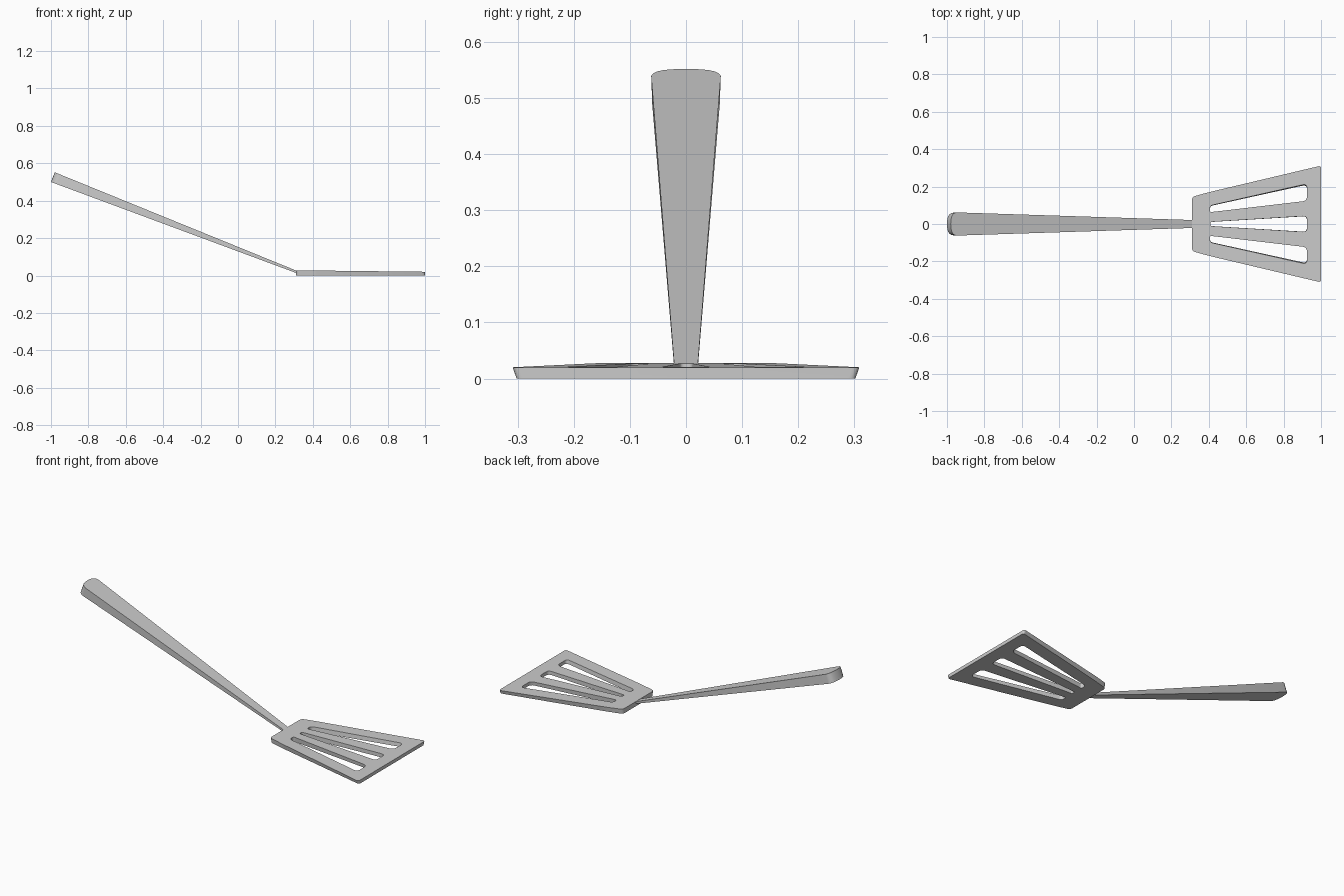
import bpy, bmesh
from mathutils import Vector

if "Cube" in bpy.data.objects:
    bpy.data.objects.remove(bpy.data.objects["Cube"])


def rounded(corners, seg=6):
    """Closed outline from (x, y, radius) corners, each softened by a small curve."""
    out = []
    n = len(corners)
    for i, (x, y, r) in enumerate(corners):
        p = Vector((x, y))
        if r == 0:
            out.append(p)
            continue
        a = Vector(corners[i - 1][:2]) - p
        b = Vector(corners[(i + 1) % n][:2]) - p
        a, b = p + a.normalized() * r, p + b.normalized() * r
        for k in range(seg + 1):
            t = k / seg
            out.append(a * (1 - t) ** 2 + p * 2 * t * (1 - t) + b * t * t)
    return out


def finish(name, bm):
    bmesh.ops.recalc_face_normals(bm, faces=bm.faces[:])
    me = bpy.data.meshes.new(name)
    bm.to_mesh(me)
    bm.free()
    ob = bpy.data.objects.new(name, me)
    bpy.context.collection.objects.link(ob)
    bpy.ops.object.select_all(action='DESELECT')
    ob.select_set(True)
    bpy.context.view_layer.objects.active = ob
    bpy.ops.object.shade_smooth_by_angle()
    return ob


# Blade: flared outline with three tapering slots
half = [(0.31, 0.145, 0.018), (0.40, 0.170, 0.02), (1.0, 0.312, 0.016)]
outline = half + [(x, -y, r) for x, y, r in reversed(half)]
side_slot = [(0.405, 0.063, 0.012), (0.405, 0.098, 0.018),
             (0.925, 0.215, 0.025), (0.925, 0.124, 0.025)]
mid_slot = [(0.408, -0.011, 0.009), (0.408, 0.011, 0.009),
            (0.925, 0.043, 0.024), (0.925, -0.043, 0.024)]
mirrored_slot = [(x, -y, r) for x, y, r in reversed(side_slot)]

bm = bmesh.new()
for loop in (outline, side_slot, mid_slot, mirrored_slot):
    vs = [bm.verts.new((p.x, p.y, 0)) for p in rounded(loop)]
    for i, v in enumerate(vs):
        bm.edges.new((vs[i - 1], v))
bmesh.ops.triangle_fill(bm, use_beauty=True, use_dissolve=False,
                        edges=bm.edges[:], normal=(0, 0, 1))
base = bm.verts[:]
ext = bmesh.ops.extrude_face_region(bm, geom=bm.faces[:], use_keep_orig=True)
top = [g for g in ext['geom'] if isinstance(g, bmesh.types.BMVert)]
for v in top:                       # thins toward the front edge
    v.co.z = 0.028 - 0.008 * (v.co.x - 0.31) / 0.69
for v in base:                      # underside slightly narrower
    v.co.y *= 0.977
finish("blade", bm)

# Handle: tapered bar, wider and thicker toward the rounded grip end
# Each station is (fraction along the handle, half width)
stations = [(-0.006, 0.021), (0.976, 0.062), (0.984, 0.059), (0.991, 0.052),
            (0.996, 0.040), (0.999, 0.020)]
ring = stations + [(1.0, 0.0)] + [(t, -w) for t, w in reversed(stations)]
bm = bmesh.new()
upper = [bm.verts.new((0.31 - 1.29 * t, w, 0.027 + 0.525 * t)) for t, w in ring]
lower = [bm.verts.new((0.31 - 1.31 * t, w * 0.97, 0.014 + 0.486 * t)) for t, w in ring]
bm.faces.new(upper)
bm.faces.new(lower[::-1])
for i in range(len(ring)):
    bm.faces.new((upper[i - 1], lower[i - 1], lower[i], upper[i]))
finish("handle", bm)
